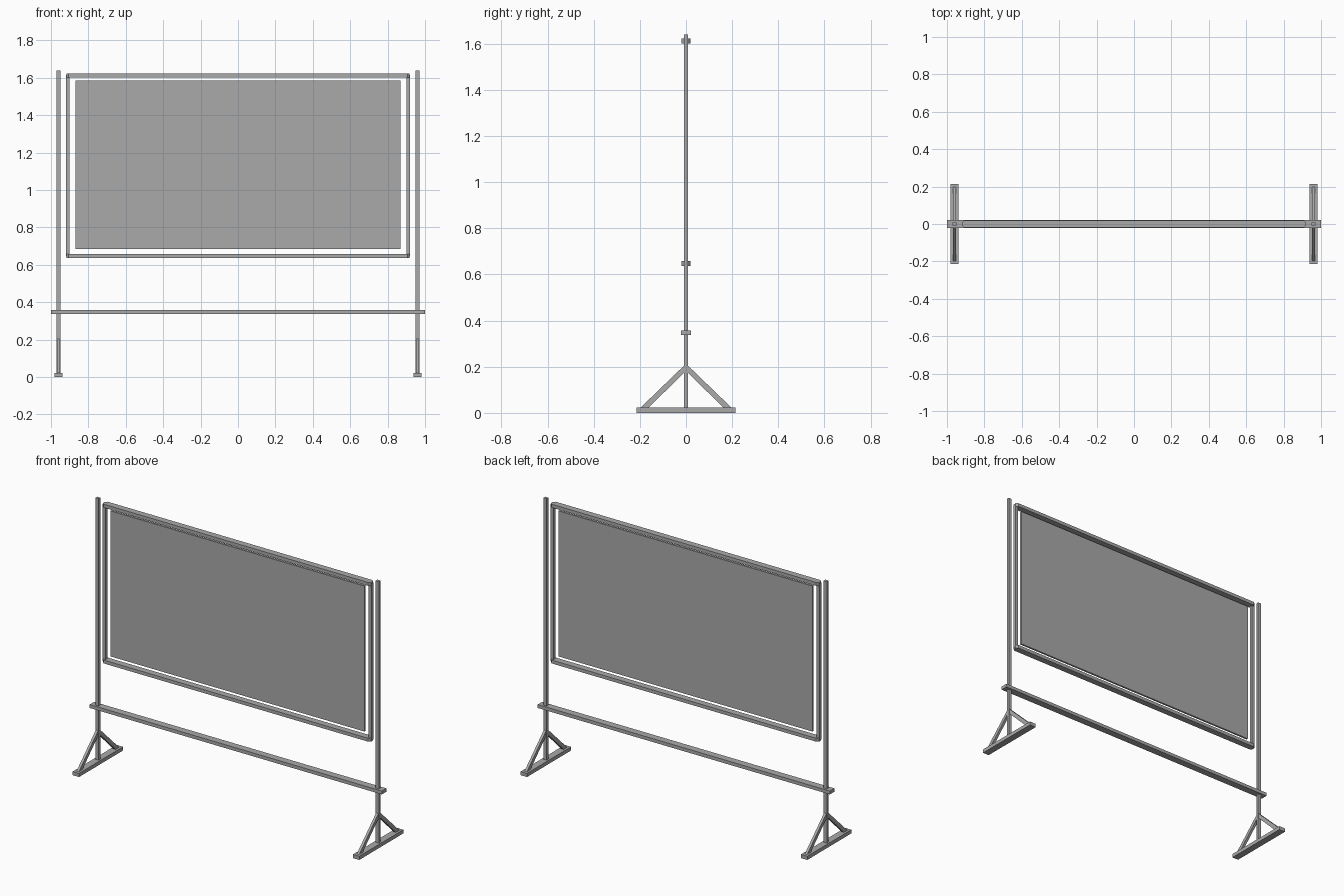
import bpy
import bmesh
from mathutils import Vector

cube = bpy.data.objects.get("Cube")
if cube:
    bpy.data.objects.remove(cube, do_unlink=True)

# Single painted-metal colour
grey = bpy.data.materials.new("plain grey")
grey.use_nodes = True
colour = (0.4, 0.4, 0.4, 1)
grey.diffuse_color = colour
grey.node_tree.nodes["Principled BSDF"].inputs["Base Color"].default_value = colour


def prism(name, outline, offset):
    """Extrude a closed outline of 3D points along an offset vector."""
    bm = bmesh.new()
    face = bm.faces.new([bm.verts.new(p) for p in outline])
    result = bmesh.ops.extrude_face_region(bm, geom=[face])
    moved = [v for v in result["geom"] if isinstance(v, bmesh.types.BMVert)]
    bmesh.ops.translate(bm, verts=moved, vec=Vector(offset))
    bmesh.ops.recalc_face_normals(bm, faces=bm.faces)
    mesh = bpy.data.meshes.new(name)
    bm.to_mesh(mesh)
    bm.free()
    mesh.materials.append(grey)
    obj = bpy.data.objects.new(name, mesh)
    bpy.context.collection.objects.link(obj)
    return obj


def box(name, x, y, z):
    """Box from its (low, high) range on each axis."""
    outline = [(x[0], y[0], z[0]), (x[1], y[0], z[0]),
               (x[1], y[1], z[0]), (x[0], y[1], z[0])]
    return prism(name, outline, (0, 0, z[1] - z[0]))


def around(centre, size):
    return (centre - size / 2, centre + size / 2)


# Board panel, floating inside the frame
box("board_panel", around(0, 1.74), around(0, 0.012), (0.685, 1.585))

# Top and bottom frame rails with tapered ends
for name, z in (("top_rail", 1.601), ("bottom_rail", 0.637)):
    half = [(-0.905, -0.02), (0.905, -0.02), (0.918, -0.009)]
    outline = [(x, y, z) for x, y in half] + [(-x, -y, z) for x, y in half]
    outline.insert(3, (0.918, 0.009, z))
    outline.append((-0.918, -0.009, z))
    # Order the convex outline: drop duplicates made by the point symmetry
    outline = list(dict.fromkeys(outline))
    prism(name, outline, (0, 0, 0.021))

# Crossbar between the stands
box("crossbar", (-1, 1), around(0, 0.044), (0.337, 0.358))

# Stands and upright frame sides
for side, s in (("left", 1), ("right", -1)):
    x = 0.959 * s
    box(side + "_frame_side", around(0.91 * s, 0.02), around(0, 0.018), (0.645, 1.614))
    box(side + "_post", around(x, 0.022), around(0, 0.018), (0.01, 1.64))
    box(side + "_foot", around(x, 0.043), around(0, 0.43), (0, 0.023))
    # Diagonal braces from the foot to the post
    for end, d in (("front", -1), ("back", 1)):
        profile = [(0.2, 0.02), (0.165, 0.02), (0, 0.182), (0, 0.213)]
        outline = [(x - 0.008, y * d, z) for y, z in profile]
        prism(side + "_" + end + "_brace", outline, (0.016, 0, 0))
